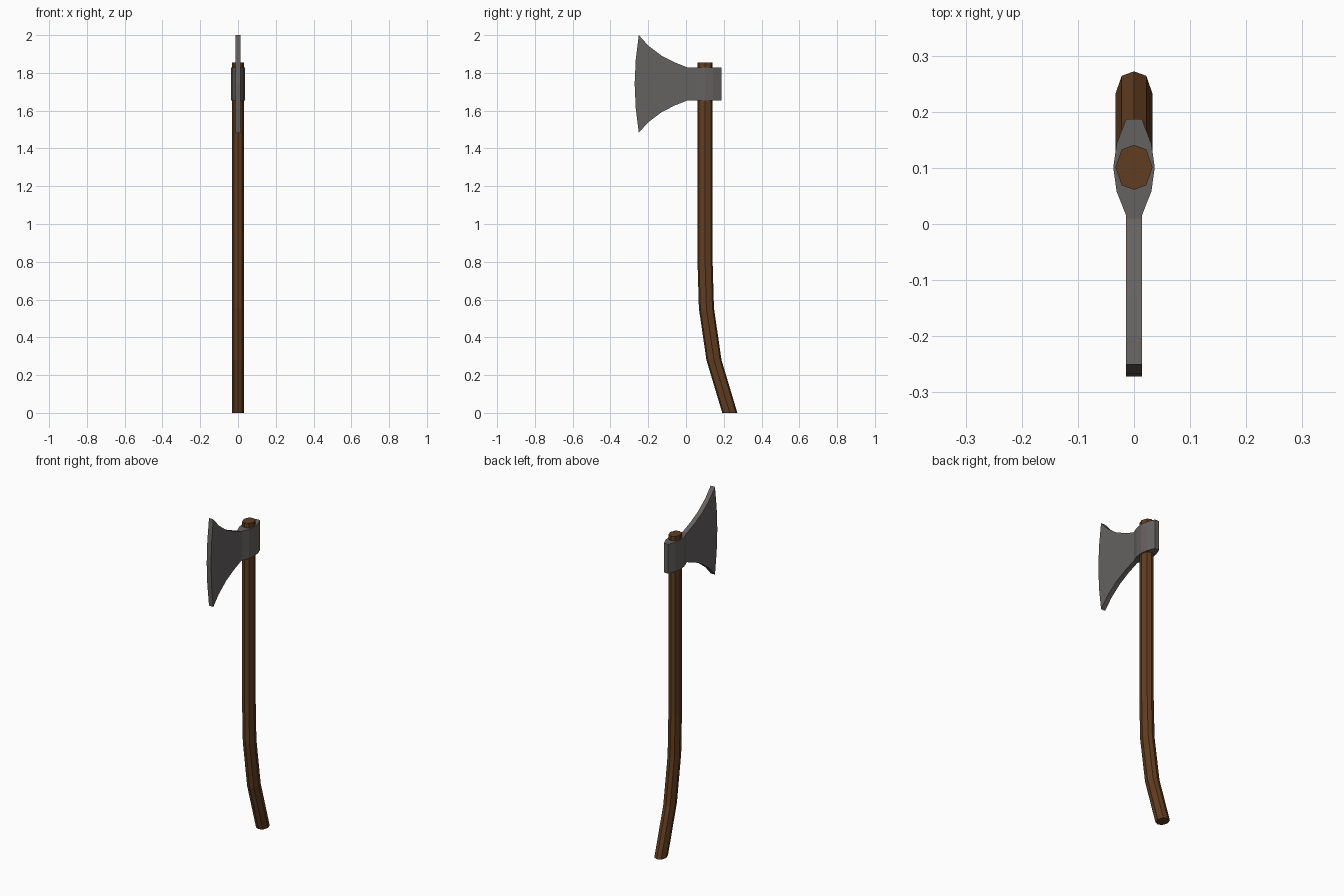
import bpy, bmesh, math
from mathutils import Vector

if "Cube" in bpy.data.objects:
    bpy.data.objects.remove(bpy.data.objects["Cube"])


def material(name, rgb):
    m = bpy.data.materials.new(name)
    m.diffuse_color = (*rgb, 1)
    m.use_nodes = True
    m.node_tree.nodes["Principled BSDF"].inputs["Base Color"].default_value = m.diffuse_color
    return m


def loft(name, rings, mat):
    """Skin matching closed rings and cap both ends, flat shaded."""
    bm = bmesh.new()
    loops = [[bm.verts.new(p) for p in ring] for ring in rings]
    n = len(loops[0])
    for a, b in zip(loops, loops[1:]):
        for i in range(n):
            j = (i + 1) % n
            bm.faces.new((a[i], a[j], b[j], b[i]))
    bm.faces.new(loops[0])
    bm.faces.new(loops[-1])
    bmesh.ops.recalc_face_normals(bm, faces=bm.faces)
    me = bpy.data.meshes.new(name)
    bm.to_mesh(me)
    bm.free()
    me.materials.append(mat)
    ob = bpy.data.objects.new(name, me)
    bpy.context.collection.objects.link(ob)
    return ob


wood = material("wood", (0.12, 0.047, 0.015))
steel = material("steel", (0.13, 0.122, 0.117))

# Handle: eight-sided section following a path that bends backwards at the foot
half = [(0, -0.04), (0.022, -0.032), (0.033, 0), (0.022, 0.032), (0, 0.04)]
section = half + [(-x, y) for x, y in half[3:0:-1]]
path = [(0.232, 0), (0.148, 0.28), (0.108, 0.555), (0.101, 0.8), (0.101, 1.855)]
loft("handle", [[Vector((x, y + cy, z)) for x, y in section] for cy, z in path], wood)

# Socket: faceted collar around the handle
side = [(0.014, 0.015), (0.031, 0.058), (0.037, 0.101), (0.031, 0.143), (0.014, 0.187)]
collar = side + [(-x, y) for x, y in reversed(side)]
loft("socket", [[Vector((x, y, z)) for x, y in collar] for z in (1.655, 1.828)], steel)

# Blade: flared plate with a bowed cutting edge, mirrored about its mid height
mid = 1.7415
upper = [(0.03, 0.0865), (0.01, 0.0865), (-0.06, 0.114), (-0.13, 0.15),
         (-0.2, 0.203), (-0.25, 0.2585), (-0.266, 0.13)]
outline = upper + [(-0.272, 0)] + [(y, -h) for y, h in reversed(upper)]
loft("blade", [[Vector((x, y, mid + h)) for y, h in outline] for x in (-0.014, 0.014)], steel)
